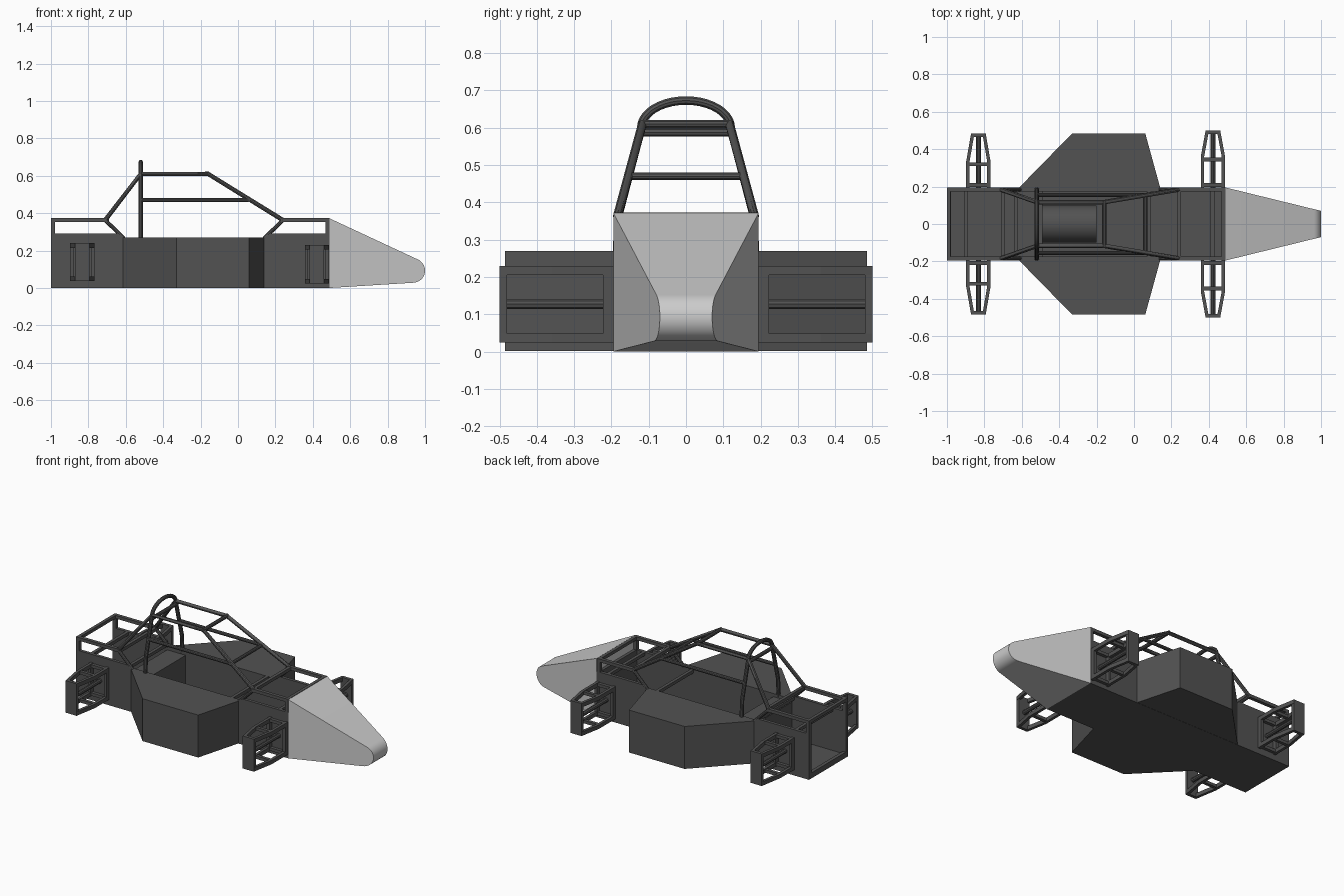
import bpy, bmesh, math
from mathutils import Vector

cube = bpy.data.objects.get("Cube")
if cube:
    bpy.data.objects.remove(cube)


def material(name, value):
    m = bpy.data.materials.new(name)
    m.use_nodes = True
    col = (value, value, value, 1)
    m.diffuse_color = col
    node = next(n for n in m.node_tree.nodes if n.type == 'BSDF_PRINCIPLED')
    node.inputs["Base Color"].default_value = col
    node.inputs["Roughness"].default_value = 0.6
    return m


DARK = material("charcoal grey", 0.085)
LIGHT = material("light grey", 0.6)


def finish(name, bm, mat, smooth=False):
    bmesh.ops.recalc_face_normals(bm, faces=bm.faces)
    me = bpy.data.meshes.new(name)
    bm.to_mesh(me)
    bm.free()
    ob = bpy.data.objects.new(name, me)
    bpy.context.collection.objects.link(ob)
    me.materials.append(mat)
    if smooth:
        shade(ob)
    return ob


def shade(ob):
    bpy.ops.object.select_all(action='DESELECT')
    ob.select_set(True)
    bpy.context.view_layer.objects.active = ob
    bpy.ops.object.shade_smooth_by_angle(angle=math.radians(35))


def loft(name, ring_a, ring_b, mat=DARK, smooth=False):
    """Closed solid between two matching outlines."""
    bm = bmesh.new()
    a = [bm.verts.new(p) for p in ring_a]
    b = [bm.verts.new(p) for p in ring_b]
    bm.faces.new(a)
    bm.faces.new(b[::-1])
    for i in range(len(a)):
        j = (i + 1) % len(a)
        bm.faces.new((a[i], a[j], b[j], b[i]))
    return finish(name, bm, mat, smooth)


def plan(name, pts, z0, z1):
    return loft(name, [(x, y, z0) for x, y in pts], [(x, y, z1) for x, y in pts])


def box(name, x0, x1, y0, y1, z0, z1):
    return plan(name, [(x0, y0), (x1, y0), (x1, y1), (x0, y1)], z0, z1)


def tube(name, pts, r=0.011):
    cu = bpy.data.curves.new(name, 'CURVE')
    cu.dimensions = '3D'
    cu.bevel_depth = r
    cu.bevel_resolution = 3
    cu.use_fill_caps = True
    sp = cu.splines.new('POLY')
    sp.points.add(len(pts) - 1)
    for p, co in zip(sp.points, pts):
        p.co = (*co, 1)
    cu.materials.append(DARK)
    ob = bpy.data.objects.new(name, cu)
    bpy.context.collection.objects.link(ob)
    bpy.ops.object.select_all(action='DESELECT')
    ob.select_set(True)
    bpy.context.view_layer.objects.active = ob
    bpy.ops.object.convert(target='MESH')
    shade(bpy.context.view_layer.objects.active)


def cross(name, x, y, z, r=0.011):
    tube(name, [(x, -y, z), (x, y, z)], r)


# Nose: side profile with a rounded tip, narrowing towards the front
def nose_width(x):
    return 0.195 - (x - 0.49) * 0.245


profile = [(0.49, 0), (0.49, 0.372)]
cx, cz, r = 0.935, 0.093, 0.065
for i in range(17):
    a = math.radians(66 - i * 153 / 16)
    profile.append((cx + r * math.cos(a), cz + r * math.sin(a)))
loft("nose_cone", [(x, -nose_width(x), z) for x, z in profile],
     [(x, nose_width(x), z) for x, z in profile], LIGHT, True)

# Tub: floor, bulkheads and seat
box("floor", -1, 0.49, -0.195, 0.195, 0, 0.02)
box("front_bulkhead", 0.47, 0.489, -0.18, 0.18, 0.02, 0.29)
box("seat_firewall", -0.62, -0.49, -0.175, 0.175, 0.02, 0.25)
seat = [(0.1 * math.cos(math.pi * i / 16), 0.04 + 0.1 * math.sin(math.pi * i / 16))
        for i in range(17)]
seat = [(0.1, 0.015)] + seat + [(-0.1, 0.015)]
loft("seat", [(-0.49, y, z) for y, z in seat], [(-0.2, y, z) for y, z in seat],
     DARK, True)

side_profile = [(-1, 0), (-1, 0.29), (-0.64, 0.29), (-0.61, 0.27), (0.14, 0.27),
                (0.17, 0.29), (0.49, 0.29), (0.49, 0)]

for s, side in ((1, "back"), (-1, "front")):
    # Side wall of the tub
    loft(side + "_side_wall", [(x, s * 0.175, z) for x, z in side_profile],
         [(x, s * 0.195, z) for x, z in side_profile])
    # Side pod
    plan(side + "_side_pod",
         [(-0.615, s * 0.194), (-0.33, s * 0.485), (0.06, s * 0.485), (0.14, s * 0.194)],
         0.001, 0.27)
    # Upper square rails and corner posts
    for end, x0, x1 in (("rear", -1, -0.7), ("nose", 0.23, 0.489)):
        box(f"{side}_{end}_rail", x0, x1, s * 0.173, s * 0.195, 0.353, 0.373)
    for end, x0 in (("rear", -1), ("nose", 0.467)):
        box(f"{side}_{end}_post", x0, x0 + 0.022, s * 0.173, s * 0.195, 0.02, 0.36)
    # Cage tubes
    tube(side + "_cage_rail",
         [(-0.71, s * 0.184, 0.363), (-0.52, s * 0.117, 0.61),
          (-0.16, s * 0.117, 0.61), (0.24, s * 0.184, 0.363)], 0.012)
    tube(side + "_cage_mid_rail", [(-0.52, s * 0.155, 0.47), (0.06, s * 0.155, 0.47)])
    tube(side + "_rear_brace", [(-0.71, s * 0.184, 0.363), (-0.61, s * 0.184, 0.265)])
    tube(side + "_nose_brace", [(0.24, s * 0.184, 0.363), (0.14, s * 0.184, 0.265)])

# Roll hoop: leaning legs joined by an arch
arch = [(-0.52, 0.12 * math.cos(math.pi * i / 20), 0.6 + 0.073 * math.sin(math.pi * i / 20))
        for i in range(21)]
tube("roll_hoop", [(-0.52, 0.186, 0.25), (-0.52, 0.18, 0.37)] + arch
     + [(-0.52, -0.18, 0.37), (-0.52, -0.186, 0.25)], 0.012)

# Cross members
cross("hoop_cross_tube", -0.52, 0.12, 0.588, 0.012)
cross("cage_top_cross_tube", -0.16, 0.125, 0.61, 0.012)
cross("dash_cross_tube", 0.06, 0.165, 0.47)
for i, (x, z) in enumerate(((-0.99, 0.363), (-0.7, 0.363), (0.24, 0.363), (0.478, 0.363),
                            (-0.9, 0.28), (-0.63, 0.28), (0.08, 0.26), (0.42, 0.28))):
    box(f"cross_bar_{i + 1}", x - 0.01, x + 0.01, -0.185, 0.185, z - 0.01, z + 0.01)
box("rear_sill", -1, -0.978, -0.18, 0.18, 0.01, 0.035)


# Wheel carriers: tapering open box frames with a solid end plate
def carrier(name, x, knee, end, z0, z1, s):
    half, tip, t = 0.065, 0.039, 0.018
    for d in (-1, 1):
        outline = [(x + d * half, s * 0.19), (x + d * half, s * knee), (x + d * tip, s * end),
                   (x + d * (tip - t), s * end), (x + d * (half - t), s * knee),
                   (x + d * (half - t), s * 0.19)]
        for z in (z0, z1 - 0.025):
            plan(name + "_side_bar", outline, z, z + 0.025)
        box(name + "_upright", x + d * half, x + d * (half - t), s * 0.195, s * 0.222, z0, z1)
    box(name + "_end_plate", x - tip, x + tip, s * (end - 0.02), s * end, z0, z1)
    for y in (0.208, knee - 0.015):
        for z in (z0 + 0.003, z1 - 0.022):
            box(name + "_cross_bar", x - 0.055, x + 0.055, s * (y - 0.01), s * (y + 0.01),
                z, z + 0.019)
    zm = (z0 + z1) / 2
    tube(name + "_axle", [(x, s * 0.18, zm), (x, s * (end - 0.01), zm)], 0.014)


for s, side in ((1, "back"), (-1, "front")):
    carrier(side + "_rear_carrier", -0.832, 0.335, 0.485, 0.037, 0.24, s)
    carrier(side + "_nose_carrier", 0.422, 0.36, 0.5, 0.024, 0.23, s)
